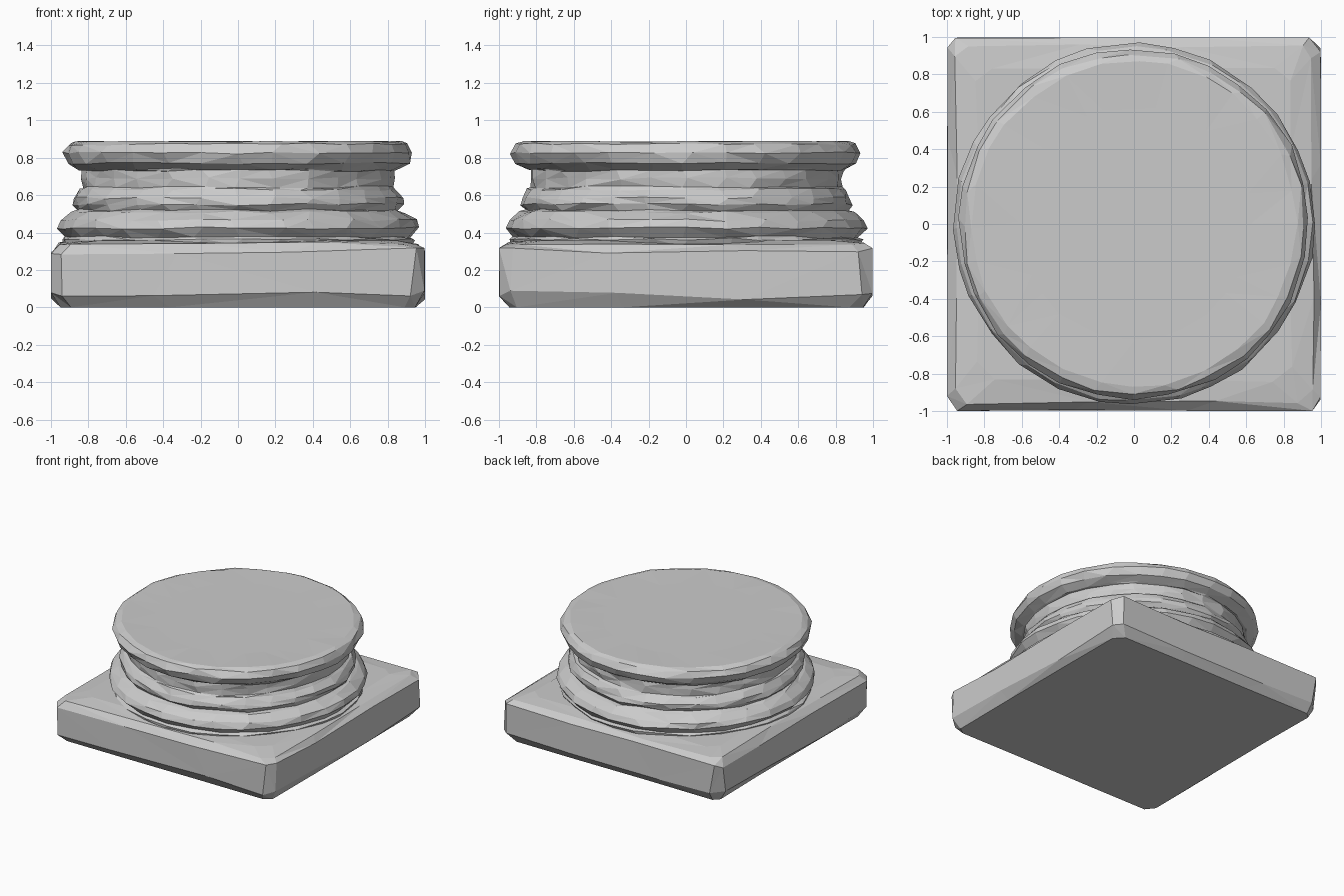
import bpy, bmesh, math, random

if "Cube" in bpy.data.objects:
    bpy.data.objects.remove(bpy.data.objects["Cube"])

random.seed(7)


def loft(name, rings):
    """Skin closed rings of equal length, cap both ends, flat triangulated faces."""
    bm = bmesh.new()
    loops = [[bm.verts.new(p) for p in ring] for ring in rings]
    n = len(loops[0])
    for a, b in zip(loops, loops[1:]):
        for i in range(n):
            j = (i + 1) % n
            bm.faces.new((a[i], a[j], b[j], b[i]))
    bm.faces.new(loops[0][::-1])
    bm.faces.new(loops[-1])
    bmesh.ops.triangulate(bm, faces=[f for f in bm.faces if len(f.verts) == 4],
                          quad_method='SHORT_EDGE')
    bmesh.ops.recalc_face_normals(bm, faces=bm.faces[:])
    mesh = bpy.data.meshes.new(name)
    bm.to_mesh(mesh)
    bm.free()
    obj = bpy.data.objects.new(name, mesh)
    bpy.context.collection.objects.link(obj)
    return obj


def jitter(amount):
    return random.uniform(-amount, amount)


def square_ring(half, cut, z, dz, wear):
    """Square outline with chipped corners and worn, uneven sides."""
    pts = []
    for side in range(4):
        a = side * math.pi / 2
        c, s = math.cos(a), math.sin(a)
        for k, t in enumerate((-half + cut, -0.35, 0.32, half - cut)):
            out = half - random.uniform(0, wear)
            t += jitter(0.02 if k in (0, 3) else 0.12)
            x, y = out * c - t * s, out * s + t * c
            pts.append((x, y, max(0, z + jitter(dz))))
    return pts


# Square plinth: chamfered bottom, upright sides, worn top edge
plinth_levels = [  # half width, corner cut, height, height wear, side wear
    (0.95, 0.06, 0.00, 0.0, 0.01),
    (1.00, 0.07, 0.065, 0.025, 0.004),
    (1.00, 0.06, 0.30, 0.018, 0.006),
    (0.965, 0.08, 0.342, 0.008, 0.02),
    (0.85, 0.10, 0.357, 0.004, 0.02),
]
loft("plinth", [square_ring(*level) for level in plinth_levels])

# Round mouldings: lower torus, small ring, neck and top disc
SIDES = 28
profile = [
    (0.93, 0.33), (0.945, 0.365), (0.925, 0.375), (0.965, 0.425),
    (0.950, 0.465), (0.895, 0.508), (0.862, 0.520), (0.883, 0.550),
    (0.880, 0.585), (0.848, 0.630), (0.830, 0.642), (0.836, 0.690),
    (0.836, 0.732), (0.850, 0.737), (0.912, 0.770), (0.937, 0.825),
    (0.912, 0.872), (0.870, 0.887), (0.620, 0.885),
]
rings = []
for r, z in profile:
    ring = []
    for i in range(SIDES):
        a = (i + jitter(0.18)) * 2 * math.pi / SIDES
        rr = r + jitter(0.008)
        dz = jitter(0.007) if z < 0.88 else jitter(0.003)
        ring.append((rr * math.cos(a), rr * math.sin(a), z + dz))
    rings.append(ring)
rings[-1] = [(x, y, 0.885) for x, y, _ in rings[-1]]
loft("round_mouldings", rings)
